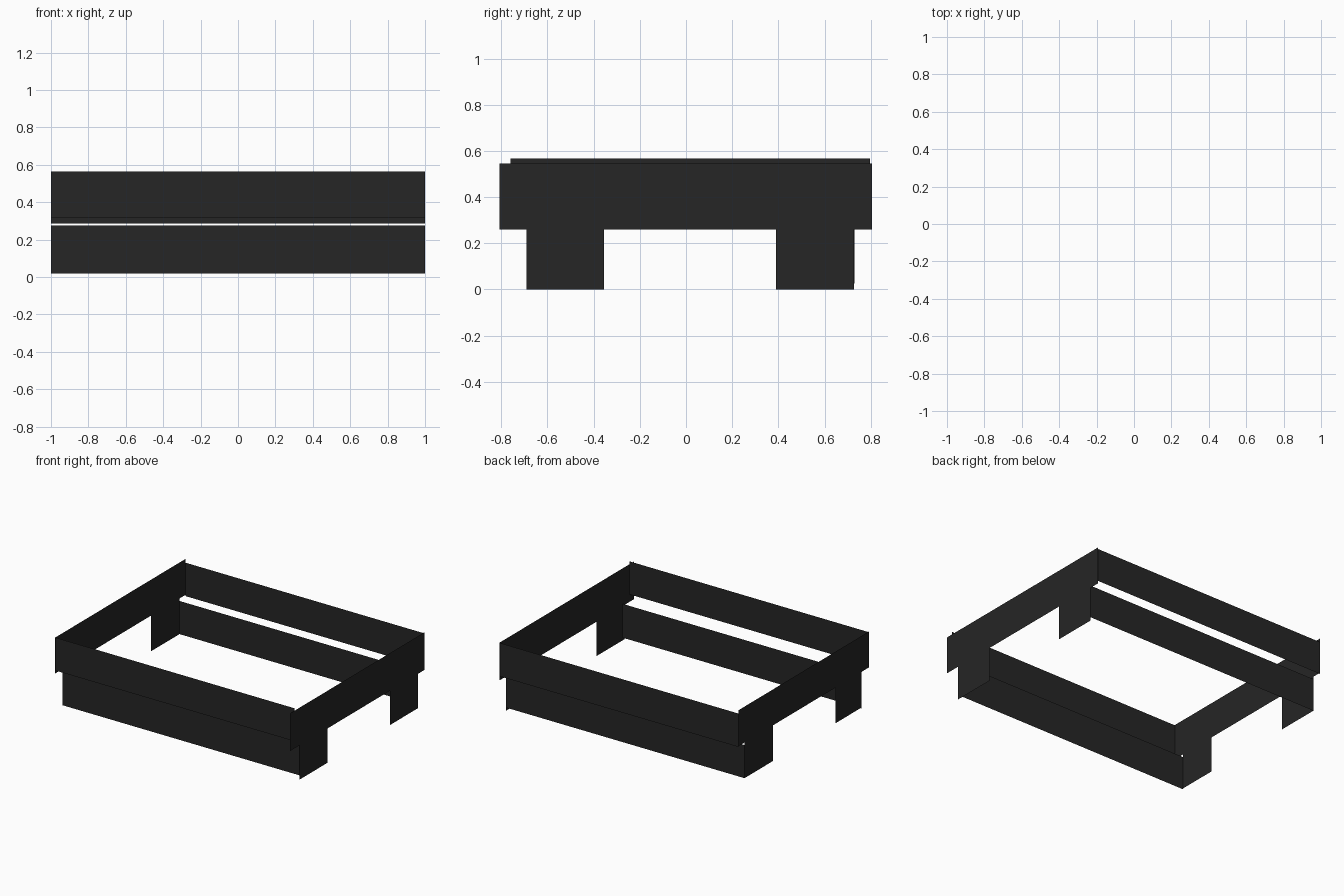
import bpy

if "Cube" in bpy.data.objects:
    bpy.data.objects.remove(bpy.data.objects["Cube"])

dark = bpy.data.materials.new("charcoal")
dark.diffuse_color = (0.019, 0.019, 0.019, 1)
dark.use_nodes = True
dark.node_tree.nodes["Principled BSDF"].inputs["Base Color"].default_value = dark.diffuse_color


def sheet(name, points):
    """One flat, paper-thin face from an outline."""
    mesh = bpy.data.meshes.new(name)
    mesh.from_pydata(points, [], [tuple(range(len(points)))])
    mesh.materials.append(dark)
    obj = bpy.data.objects.new(name, mesh)
    bpy.context.collection.objects.link(obj)
    return obj


def long_panel(name, y, z0, z1, front):
    pts = [(-1, y, z0), (1, y, z0), (1, y, z1), (-1, y, z1)]
    sheet(name, pts if front else pts[::-1])


def end_panel(name, x, body, legs):
    """Upper board with two legs below, as one outline."""
    y0, y1, mid, top = body
    a, b, c, d, foot = legs
    yz = [(y0, mid), (a, mid), (a, foot), (b, foot), (b, mid),
          (c, mid), (c, foot), (d, foot), (d, mid),
          (y1, mid), (y1, top), (y0, top)]
    pts = [(x, y, z) for y, z in yz]
    sheet(name, pts if x > 0 else pts[::-1])


# long upper and lower boards
long_panel("front_upper_board", -0.755, 0.315, 0.565, True)
long_panel("front_lower_board", -0.67, 0.02, 0.276, True)
long_panel("back_upper_board", 0.797, 0.287, 0.54, False)
long_panel("back_lower_board", 0.728, 0.025, 0.276, False)

# end boards with legs
end_panel("right_end_board", 1, (-0.808, 0.805, 0.26, 0.545),
          (-0.69, -0.355, 0.39, 0.728, 0.0))
end_panel("left_end_board", -1, (-0.76, 0.797, 0.295, 0.567),
          (-0.67, -0.36, 0.39, 0.73, 0.025))
